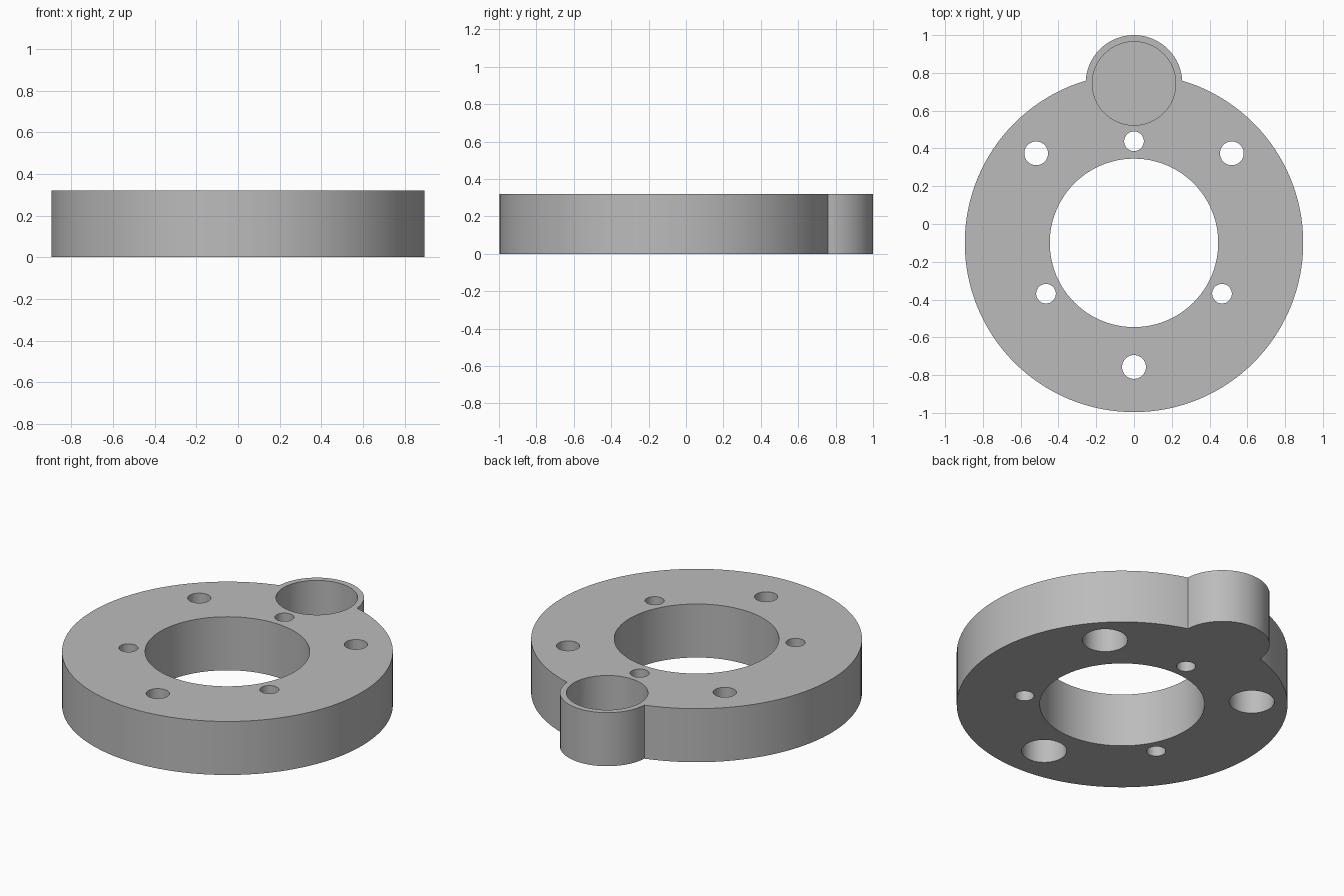
import bpy
from math import cos, sin, radians

if "Cube" in bpy.data.objects:
    bpy.data.objects.remove(bpy.data.objects["Cube"], do_unlink=True)

HEIGHT = 0.32
CENTRE_Y = -0.1
LUG_Y = 0.744

# Single grey material
grey = bpy.data.materials.new("plain grey")
grey.use_nodes = True
grey.diffuse_color = (0.5, 0.5, 0.5, 1)
grey.node_tree.nodes["Principled BSDF"].inputs["Base Color"].default_value = (0.5, 0.5, 0.5, 1)


def cylinder(name, x, y, radius, z0, z1, sides=64):
    bpy.ops.mesh.primitive_cylinder_add(vertices=sides, radius=radius, depth=z1 - z0,
                                        location=(x, y, (z0 + z1) / 2))
    ob = bpy.context.object
    ob.name = name
    ob.data.materials.append(grey)
    return ob


def combine(target, tool, operation):
    mod = target.modifiers.new(tool.name, 'BOOLEAN')
    mod.operation = operation
    mod.solver = 'EXACT'
    mod.object = tool
    bpy.ops.object.select_all(action='DESELECT')
    bpy.context.view_layer.objects.active = target
    target.select_set(True)
    bpy.ops.object.modifier_apply(modifier=mod.name)
    bpy.data.objects.remove(tool, do_unlink=True)


def cut(target, x, y, radius, z0=-0.1, z1=HEIGHT + 0.1, sides=48):
    combine(target, cylinder("cutter", x, y, radius, z0, z1, sides), 'DIFFERENCE')


# Round body with a lug at the back
body = cylinder("ring_body", 0, CENTRE_Y, 0.896, 0, HEIGHT, 128)
combine(body, cylinder("lug", 0, LUG_Y, 0.256, 0, HEIGHT), 'UNION')

# Central bore and blind pocket in the lug
cut(body, 0, CENTRE_Y, 0.446, sides=96)
cut(body, 0, LUG_Y, 0.221, z0=0.05, sides=64)

# Three small through holes, evenly spaced
for angle in (90, 210, 330):
    a = radians(angle)
    cut(body, 0.538 * cos(a), CENTRE_Y + 0.538 * sin(a), 0.052)

# Three large holes, counterbored from below
for x, y in ((-0.518, 0.374), (0.518, 0.374), (0, -0.757)):
    cut(body, x, y, 0.063)
    cut(body, x, y, 0.122, z1=0.19)

bpy.ops.object.shade_smooth_by_angle(angle=radians(30))
